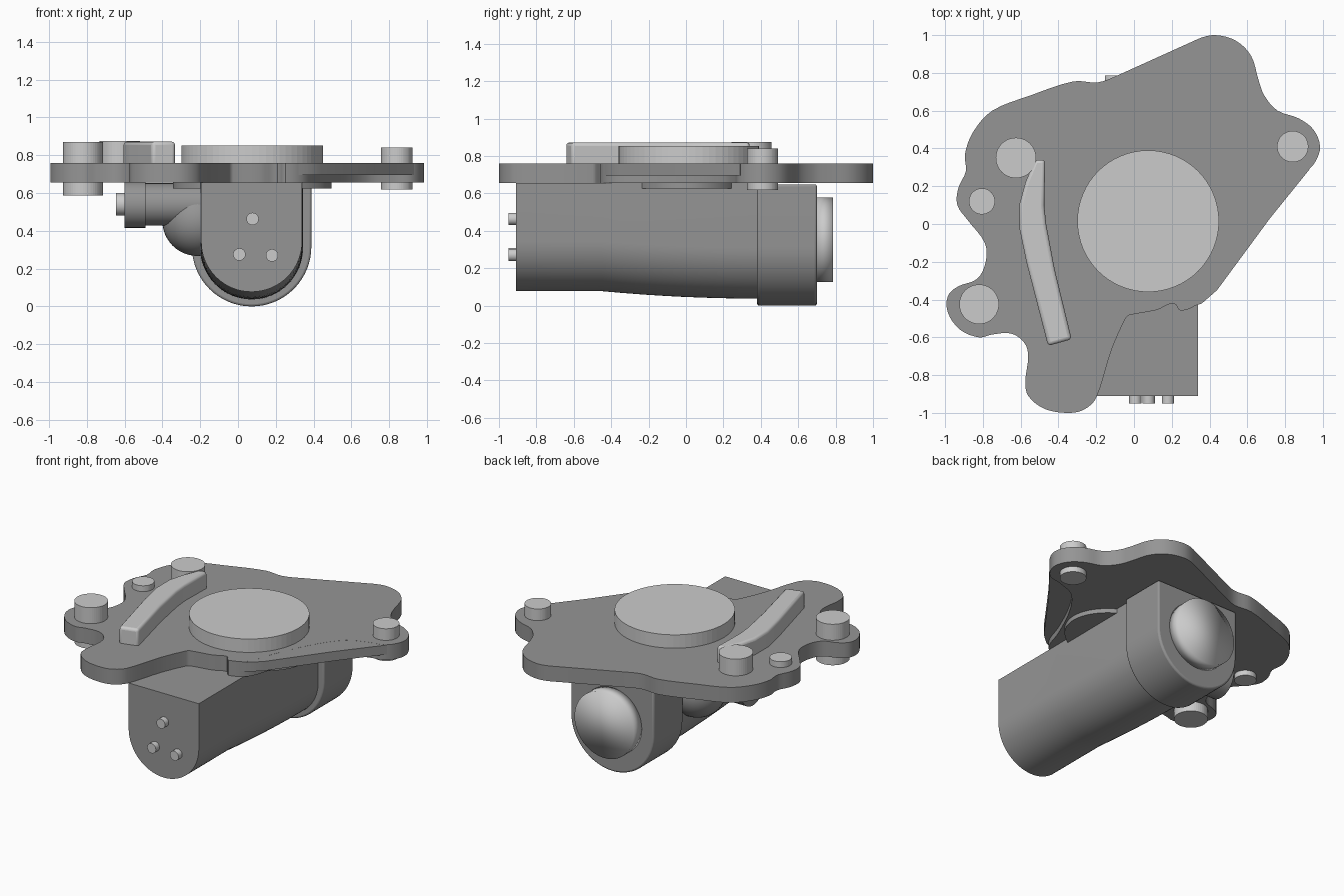
import bpy, bmesh, math
from mathutils import Vector, Matrix

if "Cube" in bpy.data.objects:
    bpy.data.objects.remove(bpy.data.objects["Cube"])

dark = bpy.data.materials.new("dark_grey")
dark.diffuse_color = (.3, .3, .3, 1)
dark.use_nodes = True
dark.node_tree.nodes["Principled BSDF"].inputs["Base Color"].default_value = dark.diffuse_color


def finish(bm, name, bevel=0, smooth=True, mat=None):
    bmesh.ops.recalc_face_normals(bm, faces=bm.faces)
    me = bpy.data.meshes.new(name)
    bm.to_mesh(me)
    bm.free()
    if mat:
        me.materials.append(mat)
    ob = bpy.data.objects.new(name, me)
    bpy.context.collection.objects.link(ob)
    if bevel:
        m = ob.modifiers.new("bevel", 'BEVEL')
        m.width = bevel
        m.segments = 3
        m.limit_method = 'ANGLE'
        m.angle_limit = math.radians(50)
    if smooth:
        bpy.ops.object.select_all(action='DESELECT')
        bpy.context.view_layer.objects.active = ob
        ob.select_set(True)
        bpy.ops.object.shade_smooth_by_angle(angle=math.radians(35))
    return ob


def loft(name, rings, **kw):
    """Join equal-length rings of points and cap both ends."""
    bm = bmesh.new()
    vs = [[bm.verts.new(p) for p in r] for r in rings]
    n = len(vs[0])
    for a, b in zip(vs, vs[1:]):
        for i in range(n):
            j = (i + 1) % n
            bm.faces.new((a[i], a[j], b[j], b[i]))
    bm.faces.new(vs[0])
    bm.faces.new(vs[-1])
    return finish(bm, name, **kw)


def slab(name, pts, z0, z1, **kw):
    return loft(name, [[(x, y, z) for x, y in pts] for z in (z0, z1)], **kw)


def rod(name, a, b, r, seg=40, **kw):
    a, b = Vector(a), Vector(b)
    q = (b - a).to_track_quat('Z', 'Y').to_matrix().to_4x4()
    bm = bmesh.new()
    bmesh.ops.create_cone(bm, cap_ends=True, segments=seg, radius1=r, radius2=r,
                          depth=(b - a).length,
                          matrix=Matrix.Translation((a + b) / 2) @ q)
    return finish(bm, name, **kw)


def spline(pts, steps=4):
    """Closed smooth curve through points."""
    out, n = [], len(pts)
    P = [Vector(p) for p in pts]
    for i in range(n):
        a, b, c, d = (P[(i + k) % n] for k in (-1, 0, 1, 2))
        # long edges stay straight
        L = (c - b).length
        t0, t1 = (c - a).normalized() * L, (d - b).normalized() * L
        if L > 0.35:
            t0 = t1 = c - b
        for s in range(steps):
            t = s / steps
            out.append(b * (2*t**3 - 3*t**2 + 1) + t0 * (t**3 - 2*t**2 + t)
                       + c * (3*t**2 - 2*t**3) + t1 * (t**3 - t**2))
    return [(p.x, p.y) for p in out]


# mounting plate
outline = [(.43, 1), (.54, .97), (.62, .89), (.66, .76), (.69, .68), (.76, .60),
           (.87, .56), (.95, .50), (.985, .41), (.96, .33), (.91, .28), (.82, .26),
           (.68, .20), (.55, .03), (.43, -.22), (.36, -.40), (.25, -.46), (.21, -.42),
           (.12, -.455), (-.025, -.483), (-.045, -.50), (-.12, -.67), (-.20, -.92),
           (-.26, -.98), (-.34, -1), (-.47, -.98), (-.56, -.91), (-.575, -.83),
           (-.56, -.70), (-.58, -.63), (-.65, -.58), (-.75, -.585), (-.82, -.60),
           (-.92, -.56), (-.985, -.47), (-.985, -.38), (-.93, -.33), (-.83, -.29),
           (-.785, -.2), (-.79, -.1), (-.88, .02), (-.935, .10), (-.93, .19),
           (-.89, .28), (-.895, .37), (-.85, .49), (-.75, .60), (-.55, .68),
           (-.32, .755), (-.19, .75), (-.08, .79), (.34, .98)]
slab("mounting_plate", spline(outline), .655, .76, mat=dark)

# thin web along the straight front right edge
slab("plate_web", [(.25, -.46), (.36, -.42), (.44, -.35), (.72, .03), (.93, .29),
                   (.80, .36), (.45, .0), (.25, -.3)], .695, .7595, mat=dark)

# round turret disc and its lower flange
rod("turret_disc", (.075, .015, .68), (.075, .015, .852), .375, seg=64, smooth=False)
flange = rod("lower_flange", (0, 0, .625), (0, 0, .66), .42, seg=64, mat=dark)
flange.location = (.075, .005, 0)
flange.scale.y = .74

# mounting posts: x, y, radius, bottom, top
for i, (x, y, r, z0, z1) in enumerate([(-.82, -.425, .105, .588, .87),
                                       (-.625, .35, .107, .68, .875),
                                       (-.805, .12, .069, .62, .80),
                                       (.84, .41, .083, .618, .84)]):
    rod(f"mounting_post_{i + 1}", (x, y, z0), (x, y, z1), r, seg=48, smooth=False)

# bent rib on top of the plate
slab("top_rib", [(-.525, .34), (-.575, .22), (-.605, .11), (-.605, -.03), (-.57, -.2),
                 (-.455, -.645), (-.33, -.61), (-.42, -.24), (-.465, 0), (-.475, .1),
                 (-.47, .34)], .72, .872, bevel=.018)


def u_ring(y, bottom, r, top, cx=.072, n=32):
    """U shaped section, flat on top and round below."""
    pts = [(cx - r, y, top), (cx + r, y, top)]
    mid = bottom + r
    for i in range(n + 1):
        a = -math.pi * i / n
        pts.append((cx + r * math.cos(a), y, mid + r * math.sin(a)))
    return pts


# main housing, its underside swelling gently towards the back
rings = [u_ring(-.91, .077, .267, .656), u_ring(-.45, .077, .267, .656)]
for i in range(1, 9):
    t = i / 8
    e = t * (2 - t)
    rings.append(u_ring(-.45 + .85 * t, .077 - .04 * e, .267 + .005 * e, .656))
loft("main_housing", rings, mat=dark)

# end cap with a round lens shaded as a soft dome
loft("rear_cap", [u_ring(.38, 0, .316, .648), u_ring(.70, 0, .316, .648)],
     bevel=.012, mat=dark)
lens = rod("rear_lens", (.072, .69, .352), (.072, .787, .352), .226, seg=48, smooth=False)
for p in lens.data.polygons:
    p.use_smooth = True

# contact pins on the front end
for i, (x, z) in enumerate([(.077, .463), (.007, .275), (.18, .27)]):
    rod(f"front_pin_{i + 1}", (x, -.95, z), (x, -.9, z), .033, seg=24)

# side actuator: barrel, collar and knob
Y = .13
rod("side_barrel", (-.50, Y, .54), (-.15, Y, .54), .112, mat=dark)
rod("side_collar", (-.60, Y, .54), (-.49, Y, .54), .124, mat=dark)
rod("side_knob", (-.645, Y, .54), (-.59, Y, .54), .06)

# rounded bulge under the barrel
bm = bmesh.new()
bmesh.ops.create_uvsphere(bm, u_segments=40, v_segments=24, radius=.185,
                          matrix=Matrix.Translation((-.215, Y + .05, .452)))
finish(bm, "side_bulge", mat=dark)
